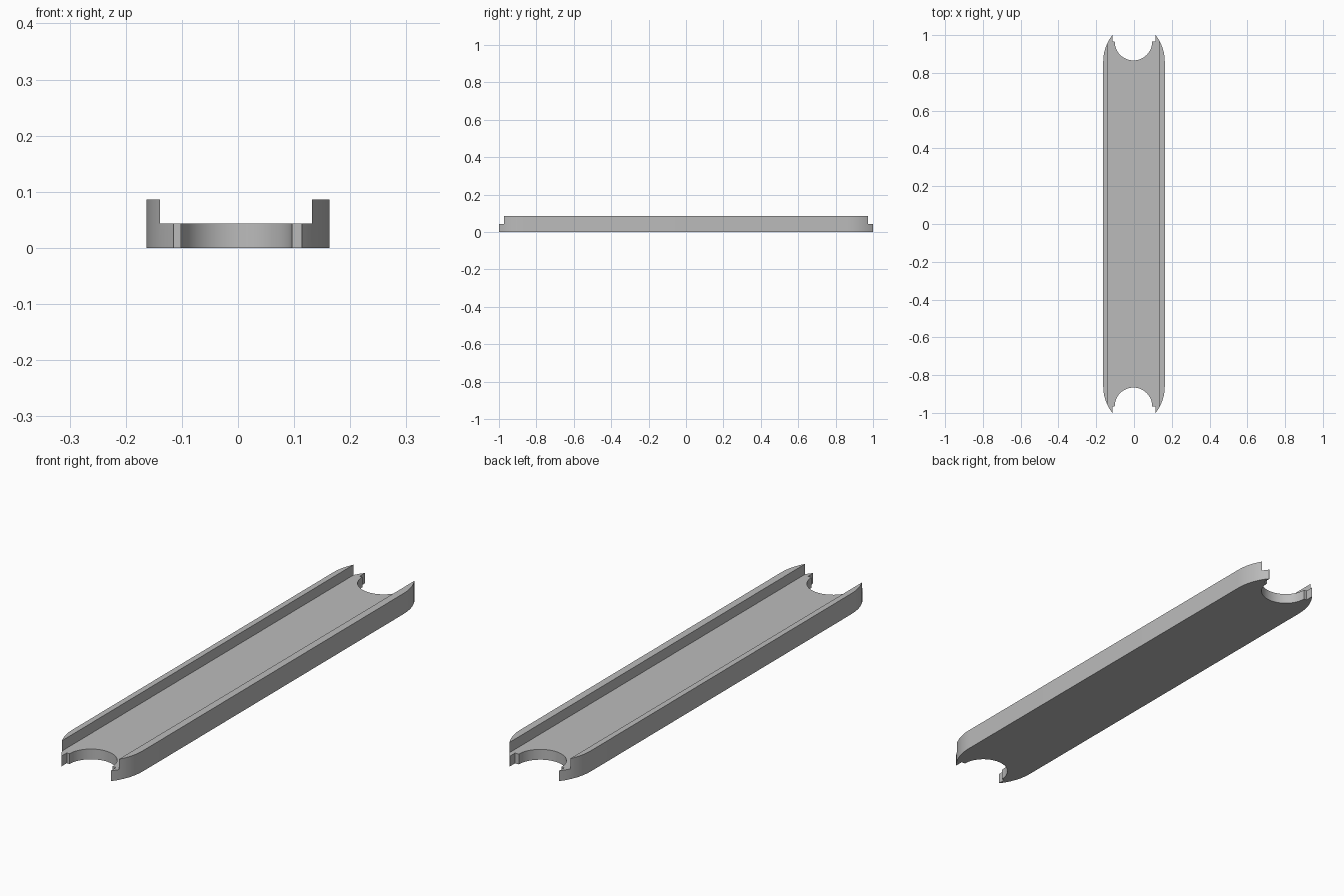
import bpy, bmesh, math

if "Cube" in bpy.data.objects:
    bpy.data.objects.remove(bpy.data.objects["Cube"], do_unlink=True)

HALF_W, WALL_H, FLOOR_H = 0.163, 0.086, 0.043
CORNER_R, CORNER_Y = 0.228, 0.86
SCOOP_R, SCOOP_X, SCOOP_Y = 0.099, -0.003, 0.965
INNER_LEFT, INNER_RIGHT = -0.139, 0.132

grey = bpy.data.materials.new("plain grey")
grey.use_nodes = True
colour = (0.5, 0.5, 0.5, 1)
grey.diffuse_color = colour
grey.node_tree.nodes["Principled BSDF"].inputs["Base Color"].default_value = colour


def prism(name, outline, z0, z1):
    """Extrude a closed xy outline from z0 to z1."""
    bm = bmesh.new()
    base = bm.faces.new([bm.verts.new((x, y, z0)) for x, y in outline])
    top = bmesh.ops.extrude_face_region(bm, geom=[base])["geom"]
    bmesh.ops.translate(bm, vec=(0, 0, z1 - z0),
                        verts=[v for v in top if isinstance(v, bmesh.types.BMVert)])
    bmesh.ops.recalc_face_normals(bm, faces=bm.faces)
    mesh = bpy.data.meshes.new(name)
    bm.to_mesh(mesh)
    bm.free()
    mesh.materials.append(grey)
    obj = bpy.data.objects.new(name, mesh)
    bpy.context.collection.objects.link(obj)
    return obj


def end_outline():
    """Back end from right to left: rounded corner, tip, step, scoop and back."""
    sweep = math.asin((1 - CORNER_Y) / CORNER_R)
    corner = []
    for i in range(7):
        a = sweep * i / 6
        corner.append((HALF_W - CORNER_R * (1 - math.cos(a)),
                       CORNER_Y + CORNER_R * math.sin(a)))
    scoop = []
    for i in range(25):
        a = -math.pi * i / 24
        scoop.append((SCOOP_X + SCOOP_R * math.cos(a), SCOOP_Y + SCOOP_R * math.sin(a)))
    step = [(0.113, 1.0), (0.113, SCOOP_Y)]
    other_step = [(-0.1145, SCOOP_Y), (-0.1145, 1.0)]
    return corner + step + scoop + other_step + [(-x, y) for x, y in reversed(corner)]


# Channel body with both scooped ends
back = end_outline()
front = [(x, -y) for x, y in reversed(back)]
channel = prism("channel_body", back + front, 0, WALL_H)

# Cut the trough between the two side walls
trough = prism("trough_cutter",
               [(INNER_LEFT, -1.2), (INNER_RIGHT, -1.2), (INNER_RIGHT, 1.2), (INNER_LEFT, 1.2)],
               FLOOR_H, 0.2)
trough.hide_render = True
cut = channel.modifiers.new("trough", 'BOOLEAN')
cut.operation = 'DIFFERENCE'
cut.solver = 'EXACT'
cut.object = trough
bpy.ops.object.select_all(action='DESELECT')
channel.select_set(True)
bpy.context.view_layer.objects.active = channel
bpy.ops.object.modifier_apply(modifier=cut.name)
bpy.data.objects.remove(trough, do_unlink=True)

# Smooth the curved ends, keep the edges sharp
bpy.ops.object.shade_smooth_by_angle(angle=math.radians(30))
